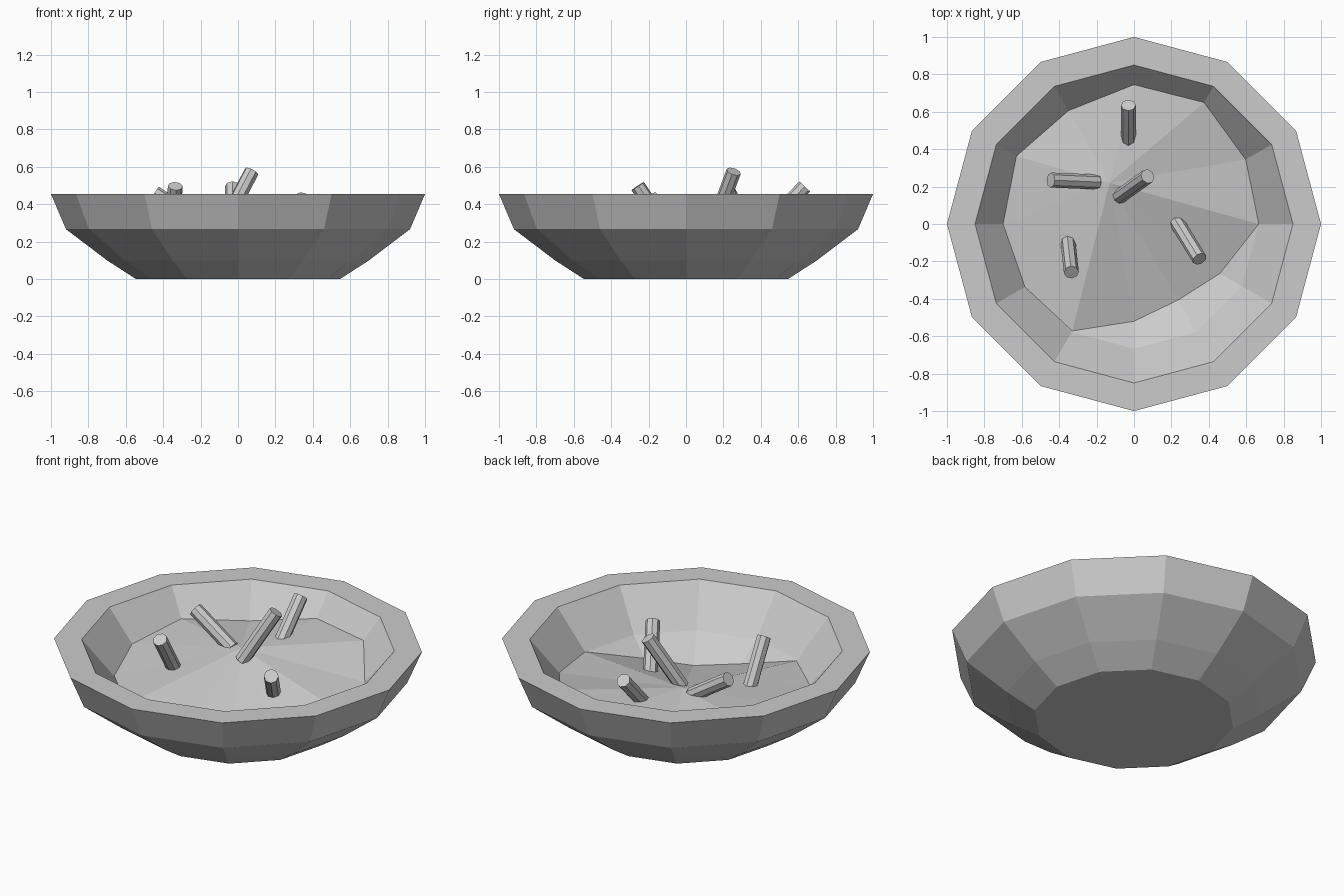
import bpy, bmesh, math
from mathutils import Vector

if "Cube" in bpy.data.objects:
    bpy.data.objects.remove(bpy.data.objects["Cube"])

SIDES = 12

def finish(bm, name):
    bmesh.ops.recalc_face_normals(bm, faces=bm.faces)
    mesh = bpy.data.meshes.new(name)
    bm.to_mesh(mesh)
    bm.free()
    obj = bpy.data.objects.new(name, mesh)
    bpy.context.collection.objects.link(obj)
    return obj

def add_ring(bm, polar):
    """Ring of vertices from (radius, z) pairs, one per side."""
    return [bm.verts.new((r * math.cos(math.tau * i / SIDES),
                          r * math.sin(math.tau * i / SIDES), z))
            for i, (r, z) in enumerate(polar)]

# Bowl: outer wall, flat rim, inner wall and floor
profile = [(0.545, 0), (0.70, 0.10), (0.92, 0.267), (1.0, 0.455),
           (0.85, 0.455), (0.667, 0.235), (0.45, 0.10)]
bm = bmesh.new()
rings = [add_ring(bm, [p] * SIDES) for p in profile]
for a, b in zip(rings, rings[1:]):
    for i in range(SIDES):
        j = (i + 1) % SIDES
        bm.faces.new((a[i], a[j], b[j], b[i]))
bm.faces.new(rings[0])
bm.faces.new(rings[-1])
finish(bm, "bowl")

# Contents: uneven low mound, banked up towards the back
edge = [(0.667, 0.237), (0.69, 0.262), (0.75, 0.335), (0.745, 0.33),
        (0.70, 0.275), (0.726, 0.306), (0.70, 0.275), (0.673, 0.243),
        (0.66, 0.232), (0.52, 0.145), (0.47, 0.115), (0.53, 0.152)]
bm = bmesh.new()
ring = add_ring(bm, edge)
apex = bm.verts.new((-0.13, 0.22, 0.32))
for i in range(SIDES):
    bm.faces.new((ring[i], ring[(i + 1) % SIDES], apex))
finish(bm, "bowl_contents")

# Sticks: (base, tip), base sunk into the contents
sticks = [
    ((-0.03, 0.46, 0.31), (-0.03, 0.635, 0.495)),
    ((-0.06, 0.16, 0.32), (0.073, 0.255, 0.575)),
    ((-0.23, 0.226, 0.32), (-0.445, 0.235, 0.46)),
    ((-0.352, -0.105, 0.27), (-0.335, -0.258, 0.497)),
    ((0.235, 0.0, 0.235), (0.35, -0.187, 0.435)),
]
for n, (base, tip) in enumerate(sticks, 1):
    tip = Vector(tip)
    axis = (tip - Vector(base)).normalized()
    base = Vector(base) - axis * 0.04
    bm = bmesh.new()
    bmesh.ops.create_cone(bm, cap_ends=True, segments=8, radius1=0.04,
                          radius2=0.04, depth=(tip - base).length)
    obj = finish(bm, f"stick_{n}")
    obj.location = (base + tip) / 2
    obj.rotation_euler = axis.to_track_quat('Z', 'Y').to_euler()
